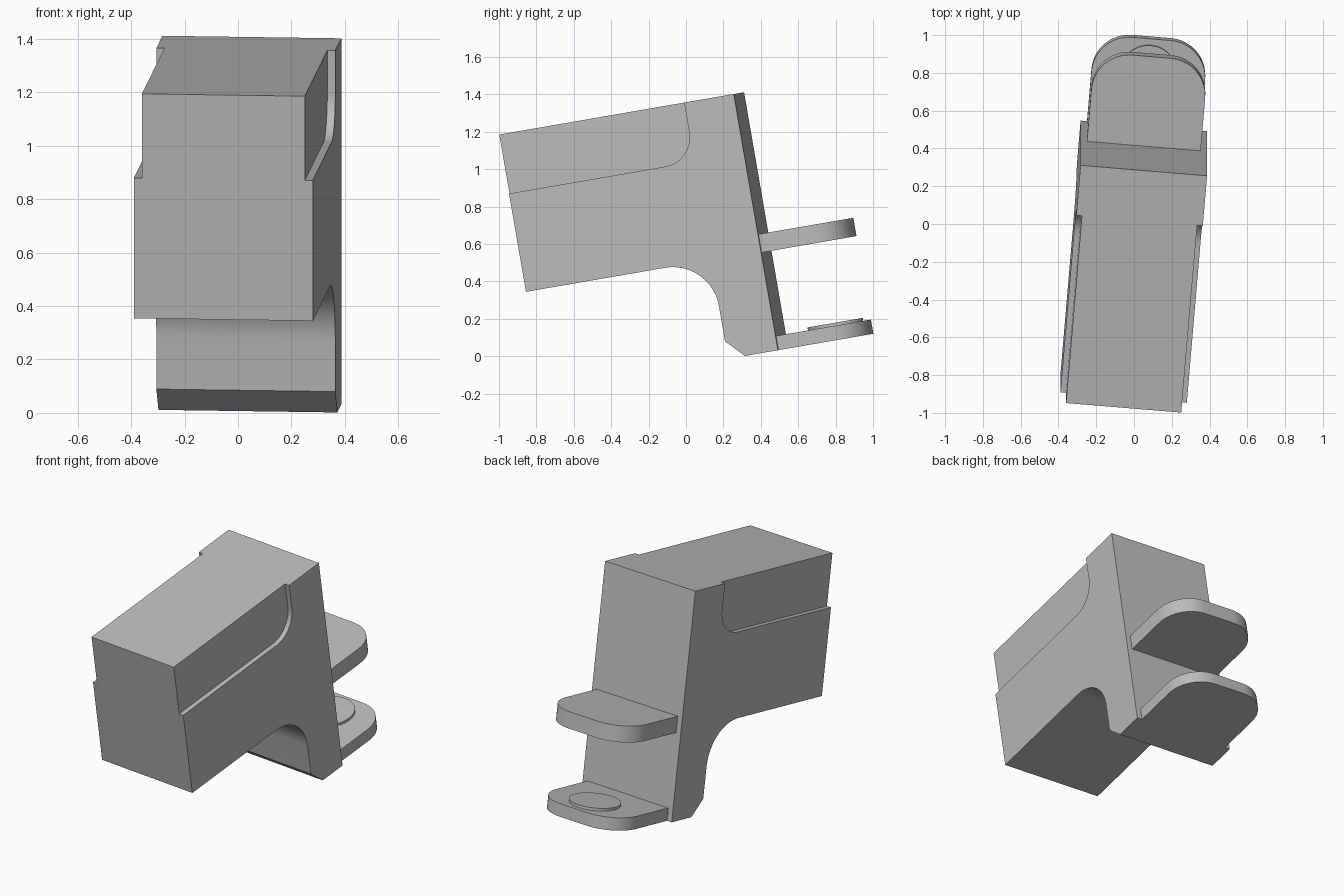
import bpy, bmesh, math
from mathutils import Matrix, Vector

if "Cube" in bpy.data.objects:
    bpy.data.objects.remove(bpy.data.objects["Cube"], do_unlink=True)

grey = bpy.data.materials.new("plain_grey")
grey.use_nodes = True
COLOUR = (0.5, 0.5, 0.5, 1)
grey.diffuse_color = COLOUR
grey.node_tree.nodes["Principled BSDF"].inputs["Base Color"].default_value = COLOUR

# The whole part is turned slightly, then tipped back
POSE = (Matrix.Translation((0.0085, 0, 0))
        @ Matrix.Rotation(math.radians(9.8), 4, 'X')
        @ Matrix.Rotation(math.radians(-4.8), 4, 'Z'))


def arc(cx, cy, r, start, end, steps=16):
    """Points on an arc, angles in degrees."""
    angles = [math.radians(start + (end - start) * i / steps) for i in range(steps + 1)]
    return [(cx + r * math.cos(a), cy + r * math.sin(a)) for a in angles]


def prism(name, outline, low, high, along):
    """Extrude a flat outline along x (outline in y, z) or z (outline in x, y)."""
    def place(p, h):
        return Vector((h, *p)) if along == 'X' else Vector((*p, h))
    bm = bmesh.new()
    face = bm.faces.new([bm.verts.new(place(p, low)) for p in outline])
    top = bmesh.ops.extrude_face_region(bm, geom=[face])["geom"]
    bmesh.ops.translate(bm, vec=place((0, 0), high - low),
                        verts=[v for v in top if isinstance(v, bmesh.types.BMVert)])
    bmesh.ops.recalc_face_normals(bm, faces=bm.faces)
    mesh = bpy.data.meshes.new(name)
    bm.to_mesh(mesh)
    bm.free()
    mesh.materials.append(grey)
    obj = bpy.data.objects.new(name, mesh)
    bpy.context.collection.objects.link(obj)
    obj.matrix_world = POSE
    return obj


def activate(obj):
    bpy.ops.object.select_all(action='DESELECT')
    obj.select_set(True)
    bpy.context.view_layer.objects.active = obj


HALF, INSET = 0.336, 0.306
FRONT, BACK, BOTTOM, TOP = -0.759, 0.52, -0.052, 1.338

# Body: block with a leg at the back, joined by a concave curve
body_outline = [(FRONT, TOP), (FRONT, 0.485)]
body_outline += arc(-0.002, 0.235, 0.25, 90, 0)
body_outline += [(0.248, 0.043), (0.34, BOTTOM), (BACK, BOTTOM), (BACK, TOP)]
body = prism("body", body_outline, -HALF, HALF, 'X')

# Shallow side recesses with one rounded corner
recess = [(FRONT - 0.1, TOP + 0.1), (FRONT - 0.1, 1.018)]
recess += arc(0.09, 1.178, 0.16, -90, 0) + [(0.25, TOP + 0.1)]
activate(body)
bpy.context.view_layer.update()
for side in (-1, 1):
    low, high = sorted((side * INSET, side * (HALF + 0.1)))
    cutter = prism("recess_cutter", recess, low, high, 'X')
    cutter.hide_render = True
    bpy.context.view_layer.update()
    cut = body.modifiers.new("recess", 'BOOLEAN')
    cut.operation, cut.solver, cut.object = 'DIFFERENCE', 'EXACT', cutter
    bpy.ops.object.modifier_apply(modifier=cut.name)
    bpy.data.objects.remove(cutter, do_unlink=True)

# Two rounded lugs at the back
W, R, TIP = 0.302, 0.2, 1.002
lug = [(-W, BACK - 0.01), (W, BACK - 0.01)]
lug += arc(W - R, TIP - R, R, 0, 90) + arc(R - W, TIP - R, R, 90, 180)
parts = [body,
         prism("upper_lug", lug, 0.478, 0.577, 'Z'),
         prism("lower_lug", lug, BOTTOM, 0.025, 'Z')]

# Raised disc on the lower lug
parts.append(prism("lug_disc", arc(0, 0.819, 0.15, 0, 360, 48)[:-1], 0.02, 0.041, 'Z'))

for part in parts:
    activate(part)
    bpy.ops.object.shade_smooth_by_angle(angle=math.radians(30))
